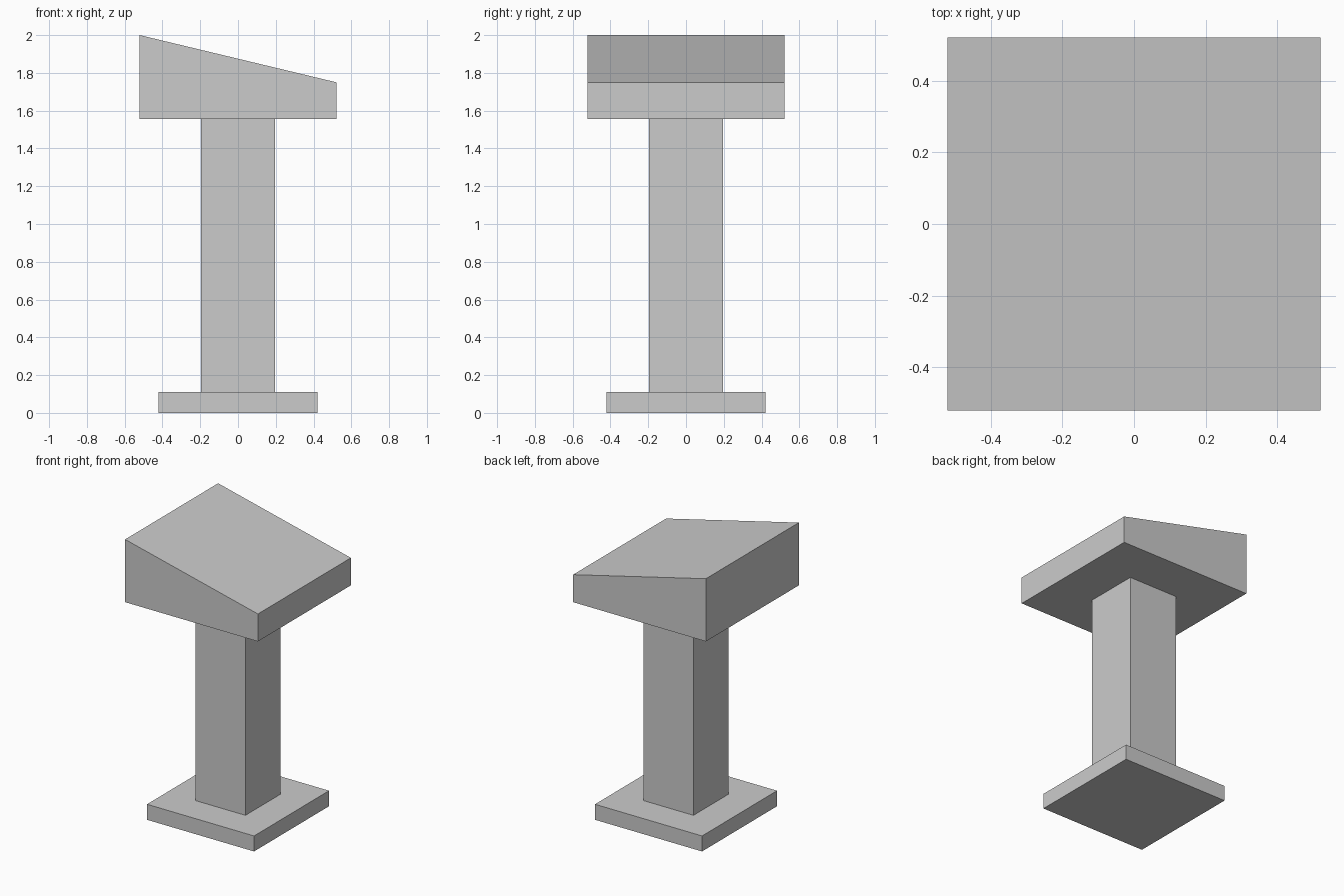
import bpy
import bmesh

cube = bpy.data.objects.get("Cube")
if cube:
    bpy.data.objects.remove(cube, do_unlink=True)

grey = bpy.data.materials.new("plain grey")
grey.use_nodes = True
colour = (0.6, 0.6, 0.6, 1)
grey.diffuse_color = colour
grey.node_tree.nodes["Principled BSDF"].inputs["Base Color"].default_value = colour


def block(name, half, bottom, top_high, top_low=None):
    """Square block; its top may slope down towards +x."""
    top_low = top_high if top_low is None else top_low
    bm = bmesh.new()
    bmesh.ops.create_cube(bm, size=2)
    for v in bm.verts:
        top = top_low if v.co.x > 0 else top_high
        v.co.z = top if v.co.z > 0 else bottom
        v.co.x *= half
        v.co.y *= half
    mesh = bpy.data.meshes.new(name)
    bm.to_mesh(mesh)
    bm.free()
    mesh.materials.append(grey)
    obj = bpy.data.objects.new(name, mesh)
    bpy.context.collection.objects.link(obj)
    return obj


# Foot plate, column and slanted desk
block("base_plate", 0.42, 0, 0.11)
block("column", 0.195, 0.11, 1.555)
block("slanted_top", 0.521, 1.555, 2.0, 1.75)
